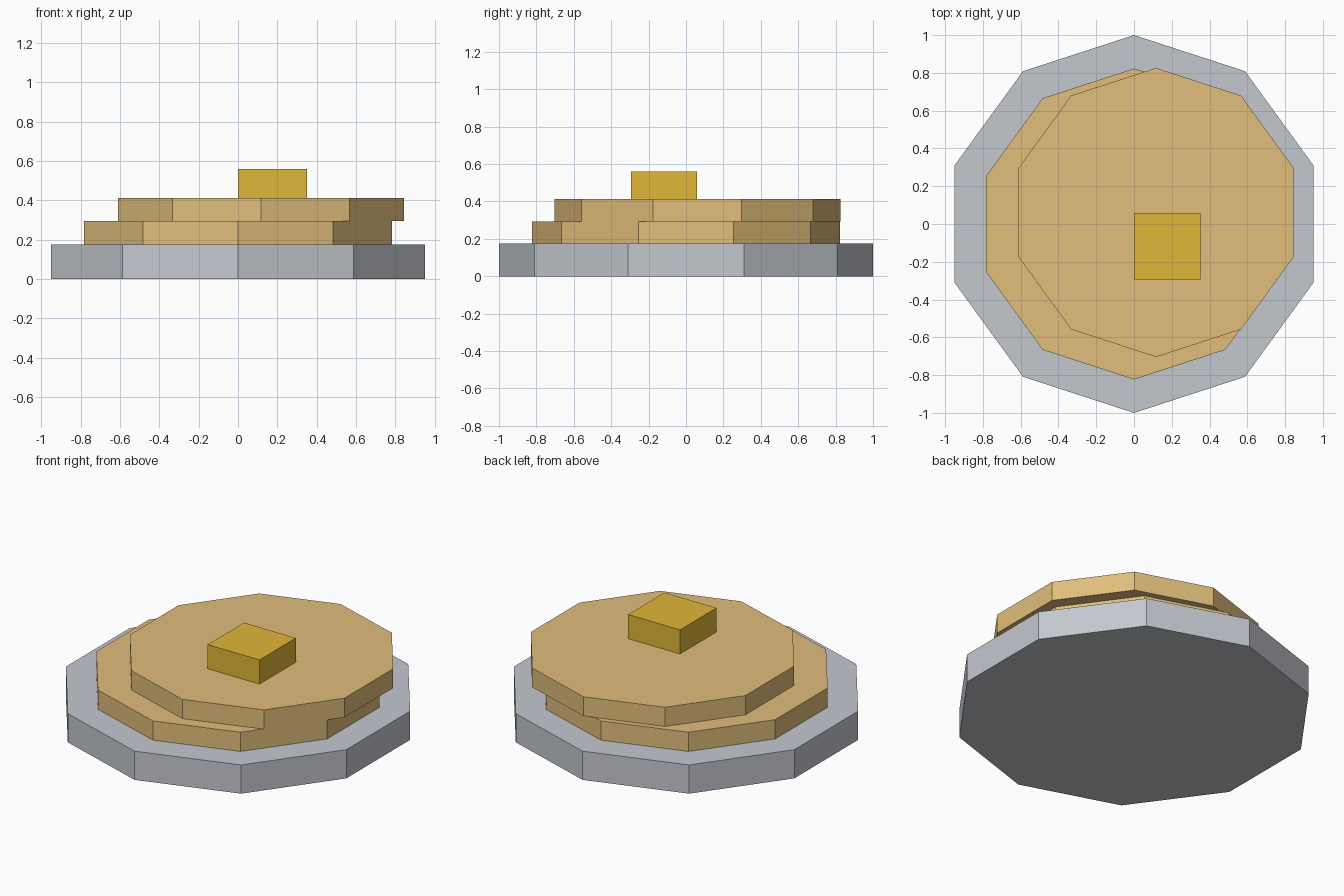
import bpy
import math

if "Cube" in bpy.data.objects:
    bpy.data.objects.remove(bpy.data.objects["Cube"])


def material(name, rgb):
    """Flat colour from 0-255 sRGB values."""
    mat = bpy.data.materials.new(name)
    lin = [((c / 255 + 0.055) / 1.055) ** 2.4 for c in rgb]
    mat.diffuse_color = (*lin, 1)
    mat.use_nodes = True
    mat.node_tree.nodes["Principled BSDF"].inputs["Base Color"].default_value = mat.diffuse_color
    return mat


grey = material("plate_grey", (196, 200, 207))
tan = material("pancake_tan", (225, 190, 123))
yellow = material("butter_yellow", (225, 183, 56))


def finish(name, mat):
    obj = bpy.context.object
    obj.name = name
    obj.data.materials.append(mat)
    bpy.ops.object.transform_apply(location=True, rotation=True, scale=True)


def disc(name, x, y, radius, z0, z1, mat):
    """Ten-sided disc with a corner pointing to the front and back."""
    bpy.ops.mesh.primitive_cylinder_add(
        vertices=10, radius=radius, depth=z1 - z0,
        location=(x, y, (z0 + z1) / 2))
    finish(name, mat)


# Plate and the two stacked pancakes
disc("plate", 0, 0, 1.0, 0, 0.176, grey)
disc("lower_pancake", 0, 0, 0.823, 0.176, 0.294, tan)
disc("upper_pancake", 0.117, 0.061, 0.765, 0.294, 0.412, tan)

# Butter pat
bpy.ops.mesh.primitive_cube_add(size=1, location=(0.176, -0.118, 0.486))
bpy.context.object.scale = (0.352, 0.352, 0.148)
finish("butter", yellow)
